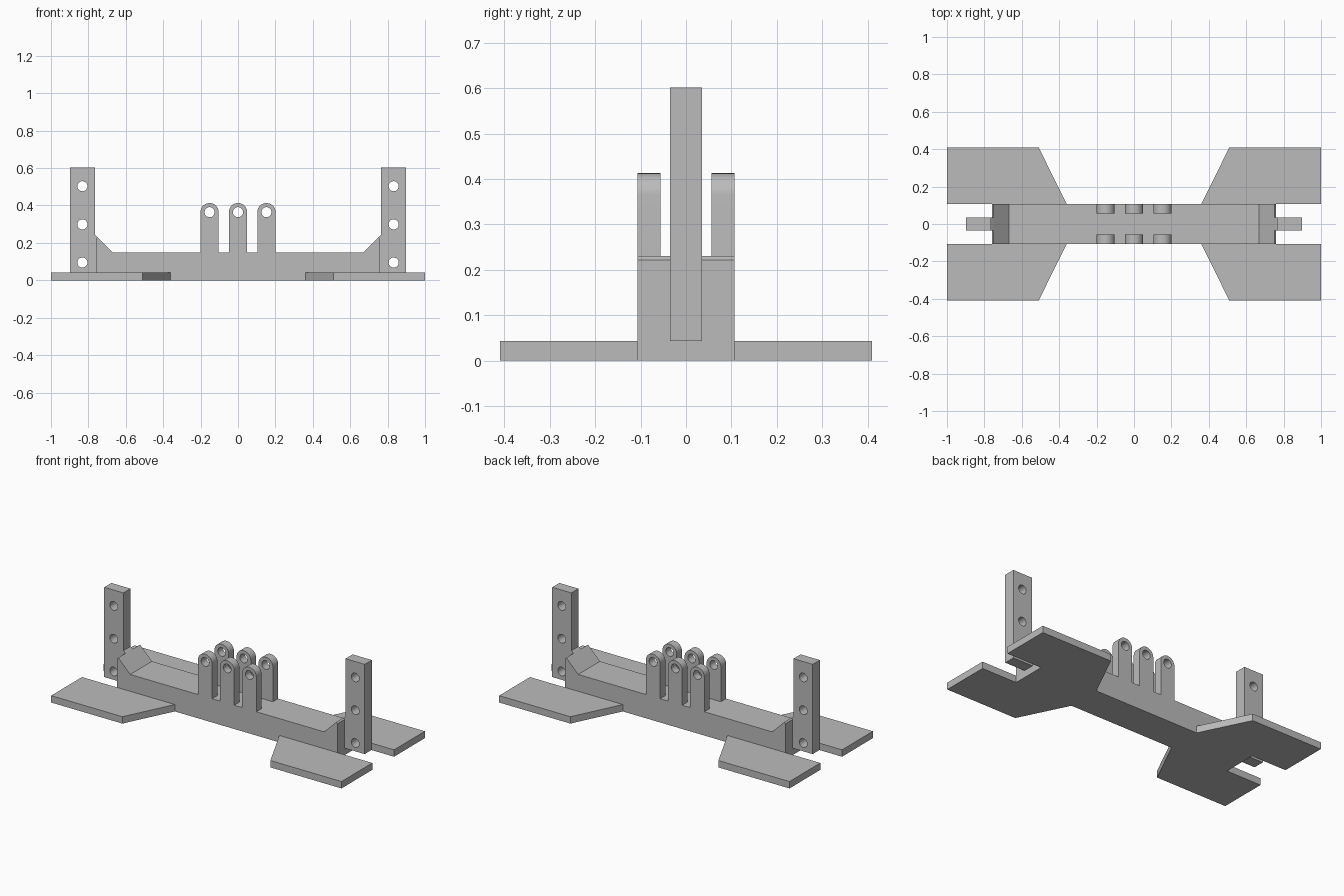
import bpy, math
from mathutils import Matrix

if "Cube" in bpy.data.objects:
    bpy.data.objects.remove(bpy.data.objects["Cube"])

grey = bpy.data.materials.new("plain grey")
grey.diffuse_color = (0.5, 0.5, 0.5, 1)
grey.use_nodes = True
grey.node_tree.nodes["Principled BSDF"].inputs["Base Color"].default_value = grey.diffuse_color


def circle(cx, cz, r, n=32):
    return [(cx + r * math.cos(2 * math.pi * i / n),
             cz + r * math.sin(2 * math.pi * i / n)) for i in range(n)]


def prism(name, loops, lo, hi, upright=True):
    """Extrude a filled outline (first loop) with holes (other loops).
    Upright outlines are x,z and run along y; flat ones are x,y and run along z."""
    curve = bpy.data.curves.new(name, 'CURVE')
    curve.dimensions = '2D'
    curve.fill_mode = 'BOTH'
    curve.extrude = (hi - lo) / 2
    for loop in loops:
        s = curve.splines.new('POLY')
        s.points.add(len(loop) - 1)
        for p, (a, b) in zip(s.points, loop):
            p.co = (a, b, 0, 1)
        s.use_cyclic_u = True
    temp = bpy.data.objects.new(name + "_outline", curve)
    bpy.context.collection.objects.link(temp)
    bpy.context.view_layer.update()
    dg = bpy.context.evaluated_depsgraph_get()
    mesh = bpy.data.meshes.new_from_object(temp.evaluated_get(dg))
    bpy.data.objects.remove(temp)
    mid = (lo + hi) / 2
    if upright:
        mesh.transform(Matrix.Translation((0, mid, 0)) @ Matrix.Rotation(math.pi / 2, 4, 'X'))
    else:
        mesh.transform(Matrix.Translation((0, 0, mid)))
    mesh.materials.clear()
    mesh.materials.append(grey)
    ob = bpy.data.objects.new(name, mesh)
    bpy.context.collection.objects.link(ob)
    bpy.ops.object.select_all(action='DESELECT')
    ob.select_set(True)
    bpy.context.view_layer.objects.active = ob
    # weld caps to walls, then keep only the round parts smooth
    bpy.ops.object.mode_set(mode='EDIT')
    bpy.ops.mesh.select_all(action='SELECT')
    bpy.ops.mesh.remove_doubles(threshold=0.0001)
    bpy.ops.mesh.normals_make_consistent(inside=False)
    bpy.ops.object.mode_set(mode='OBJECT')
    bpy.ops.object.shade_smooth_by_angle(angle=math.radians(30))
    return ob


# Central beam with raised, slightly chamfered ramp ends
half = [(0.668, 0.148), (0.75, 0.23), (0.759, 0.222), (0.759, 0)]
beam = half + [(-x, z) for x, z in reversed(half)]
prism("beam", [beam], -0.107, 0.107)

for side, sx in (("left", -1), ("right", 1)):
    # End post with three holes, and the tab joining it to the beam
    post = [(0.765, 0.043), (0.897, 0.043), (0.897, 0.602), (0.765, 0.602)]
    holes = [circle(sx * 0.832, z, 0.027) for z in (0.095, 0.299, 0.503)]
    prism(side + "_post", [[(sx * x, z) for x, z in post]] + holes, -0.035, 0.035)
    tab = [(0.75, 0.043), (0.765, 0.043), (0.765, 0.243), (0.75, 0.23)]
    prism(side + "_post_tab", [[(sx * x, z) for x, z in tab]], -0.035, 0.035)

    # Flat feet with one slanted edge
    for end, sy in (("front", -1), ("back", 1)):
        foot = [(0.36, 0.107), (0.51, 0.41), (1, 0.41), (1, 0.107)]
        prism(f"{end}_{side}_foot", [[(sx * x, sy * y) for x, y in foot]], 0, 0.043, False)

# Two rows of round-topped lugs with holes
for row, lo, hi in (("front", -0.107, -0.056), ("back", 0.056, 0.107)):
    for i, cx in enumerate((-0.152, 0, 0.152)):
        arc = [(cx + 0.049 * math.cos(math.pi * k / 20),
                0.364 + 0.049 * math.sin(math.pi * k / 20)) for k in range(21)]
        outline = [(cx - 0.049, 0.148), (cx + 0.049, 0.148)] + arc
        prism(f"{row}_lug_{i + 1}", [outline, circle(cx, 0.364, 0.027)], lo, hi)
